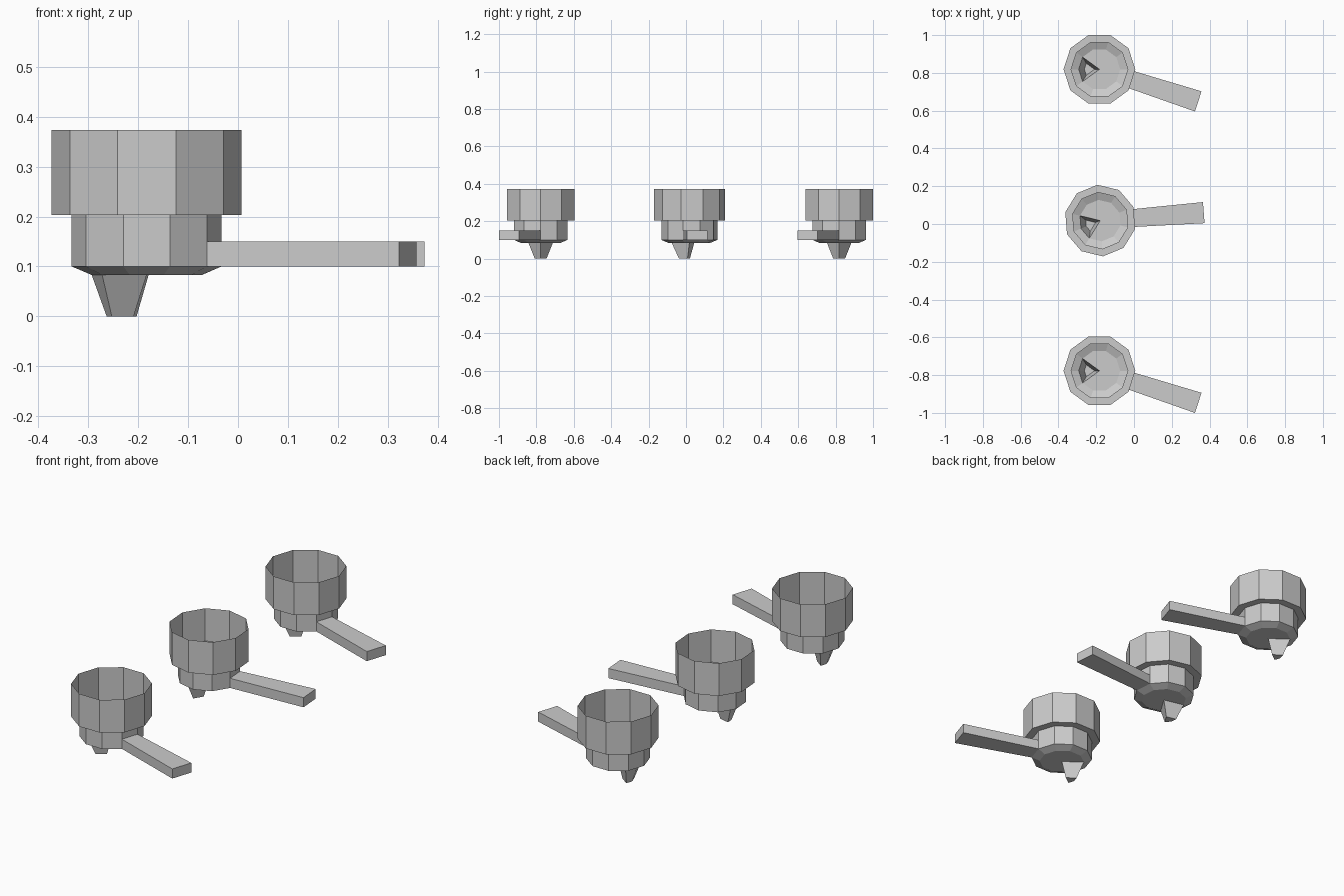
import bpy, bmesh, math
from mathutils import Vector

if "Cube" in bpy.data.objects:
    bpy.data.objects.remove(bpy.data.objects["Cube"])

SIDES = 10
STEP = 2 * math.pi / SIDES


def extend(bm, loop, move):
    """Pull a loop of vertices to a new place, walling the sides and capping the end."""
    end = [bm.verts.new(move(v.co)) for v in loop]
    n = len(loop)
    for i in range(n):
        j = (i + 1) % n
        bm.faces.new((loop[i], loop[j], end[j], end[i]))
    bm.faces.new(end)


def build_mesh():
    bm = bmesh.new()

    # Stepped thin-walled basket: (radius, height) from rim to floor
    profile = [(0.19, 0.373), (0.19, 0.203), (0.15, 0.203),
               (0.15, 0.15), (0.15, 0.10), (0.11, 0.083)]
    rings = [[bm.verts.new((r * math.cos(i * STEP), r * math.sin(i * STEP), z))
              for i in range(SIDES)] for r, z in profile]

    # Walls, leaving one panel open where the handle grows out
    for k in range(len(rings) - 1):
        up, low = rings[k], rings[k + 1]
        for i in range(SIDES):
            j = (i + 1) % SIDES
            if not (k == 3 and i == SIDES - 1):
                bm.faces.new((up[i], low[i], low[j], up[j]))

    # Floor fan, leaving two wedges open for the spout
    floor = rings[-1]
    centre = bm.verts.new((0, 0, 0.083))
    for i in range(SIDES):
        if i not in (4, 5):
            bm.faces.new((centre, floor[(i + 1) % SIDES], floor[i]))

    # Tapered spout pulled down from the two wedges
    extend(bm, [centre, floor[6], floor[5], floor[4]],
           lambda c: Vector((-0.053 + (c.x + 0.055) * 0.49, c.y * 0.49, 0)))

    # Slightly flared handle pulled out from the wall panel
    out = Vector((math.cos(-STEP / 2), math.sin(-STEP / 2), 0))
    side = Vector((-out.y, out.x, 0))

    def handle_end(c):
        p = out * 0.55 + side * math.copysign(0.056, c.dot(side))
        p.z = c.z
        return p

    a, b = rings[3], rings[4]
    extend(bm, [a[-1], b[-1], b[0], a[0]], handle_end)

    mesh = bpy.data.meshes.new("filter_holder")
    bm.to_mesh(mesh)
    bm.free()
    return mesh


# Three matching filter holders, the middle one turned
mesh = build_mesh()
for name, x, y, turn in [("filter_holder_back", -0.183, 0.819, 0),
                         ("filter_holder_middle", -0.179, 0.018, 22.4),
                         ("filter_holder_front", -0.183, -0.777, 0)]:
    ob = bpy.data.objects.new(name, mesh)
    ob.location = (x, y, 0)
    ob.rotation_euler.z = math.radians(turn)
    bpy.context.collection.objects.link(ob)
